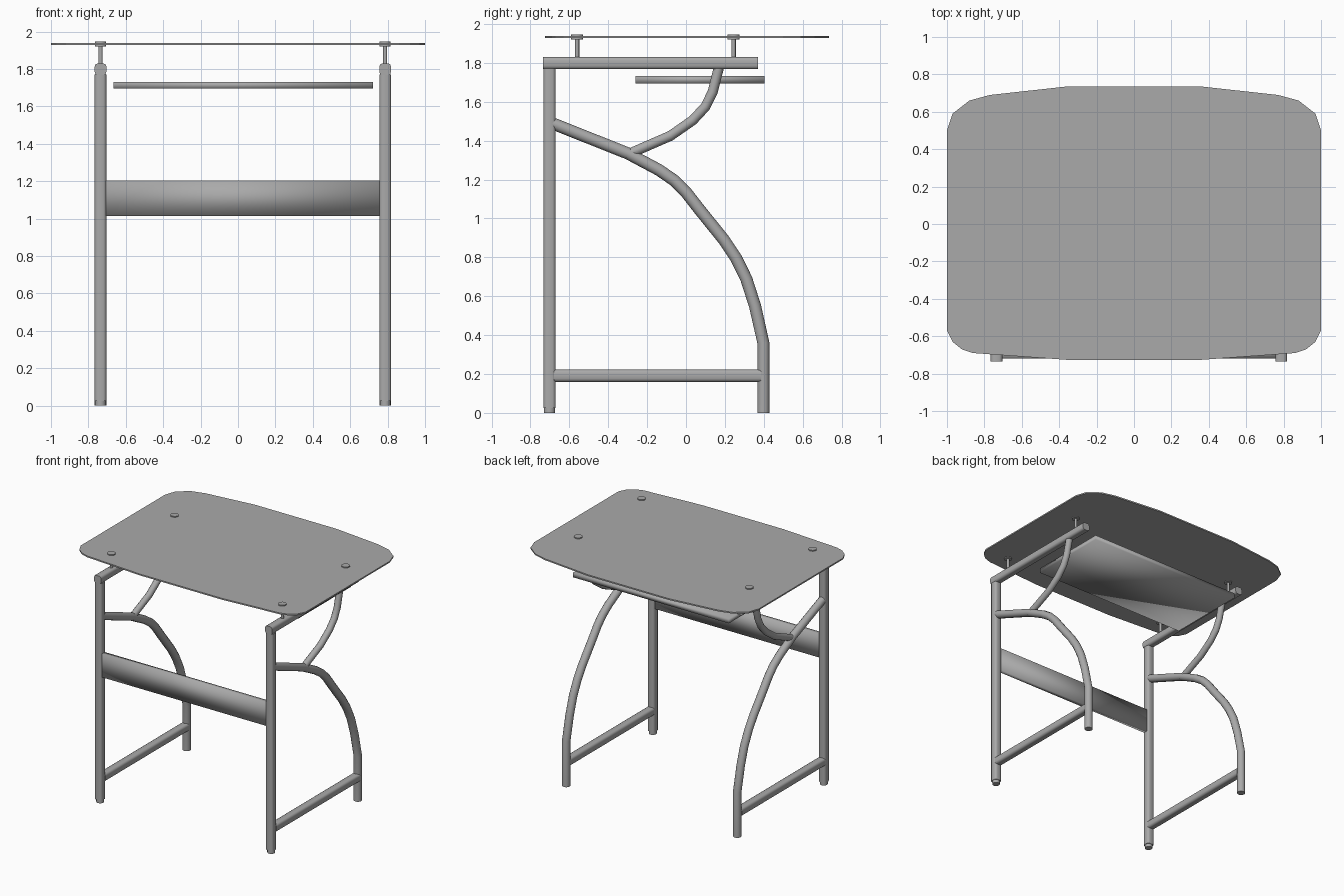
import bpy, bmesh
from mathutils import Vector

if "Cube" in bpy.data.objects:
    bpy.data.objects.remove(bpy.data.objects["Cube"], do_unlink=True)

GREY = (0.4, 0.4, 0.4, 1)
grey = bpy.data.materials.new("mid_grey")
grey.use_nodes = True
grey.diffuse_color = GREY
grey.node_tree.nodes["Principled BSDF"].inputs["Base Color"].default_value = GREY


def finish(name, bm, smooth=True):
    bmesh.ops.recalc_face_normals(bm, faces=bm.faces)
    mesh = bpy.data.meshes.new(name)
    bm.to_mesh(mesh)
    bm.free()
    mesh.materials.append(grey)
    for p in mesh.polygons:
        p.use_smooth = smooth
    obj = bpy.data.objects.new(name, mesh)
    bpy.context.collection.objects.link(obj)
    return obj


def sharpen(obj, angle=0.9):
    bpy.ops.object.select_all(action="DESELECT")
    obj.select_set(True)
    bpy.context.view_layer.objects.active = obj
    bpy.ops.object.shade_smooth_by_angle(angle=angle)


def box(name, lo, hi, bevel=0):
    bm = bmesh.new()
    lo, hi = Vector(lo), Vector(hi)
    bmesh.ops.create_cube(bm, size=1)
    for v in bm.verts:
        v.co = (lo + hi) / 2 + v.co * (hi - lo)
    if bevel:
        # round only the four long edges of the bar
        longest = max(range(3), key=lambda i: hi[i] - lo[i])
        edges = [e for e in bm.edges
                 if abs((e.verts[0].co - e.verts[1].co)[longest]) > 0.1]
        bmesh.ops.bevel(bm, geom=edges, offset=bevel, segments=2,
                        profile=0.5, affect="EDGES")
    obj = finish(name, bm)
    if bevel:
        sharpen(obj)
    return obj


def disc(name, x, y, z0, z1, r, sides=10):
    bm = bmesh.new()
    bmesh.ops.create_cone(bm, cap_ends=True, segments=sides, radius1=r,
                          radius2=r, depth=z1 - z0)
    bmesh.ops.translate(bm, vec=(x, y, (z0 + z1) / 2), verts=bm.verts)
    sharpen(finish(name, bm))


def tube(name, x, path, r, sides=12):
    # round tube swept along a path of (y, z) points
    pts = [Vector((x, y, z)) for y, z in path]
    side = Vector((1, 0, 0))
    bm = bmesh.new()
    rings = []
    ring_bm = bmesh.new()
    circle = [v.co.copy() for v in bmesh.ops.create_circle(
        ring_bm, segments=sides, radius=r)["verts"]]
    ring_bm.free()
    for i, p in enumerate(pts):
        tangent = pts[min(i + 1, len(pts) - 1)] - pts[max(i - 1, 0)]
        up = side.cross(tangent.normalized())
        rings.append([bm.verts.new(p + side * c.x + up * c.y) for c in circle])
    for a, b in zip(rings, rings[1:]):
        for j in range(sides):
            k = (j + 1) % sides
            bm.faces.new((a[j], a[k], b[k], b[j]))
    bm.faces.new(rings[0])
    bm.faces.new(rings[-1])
    sharpen(finish(name, bm))


# Thin top plate with softly bowed edges
back = [(0.36, 0.735), (0.77, 0.69), (0.88, 0.66), (0.97, 0.59), (1, 0.5)]
front = [(1, -0.57), (0.97, -0.63), (0.92, -0.67), (0.86, -0.69), (0.36, -0.726)]
right_half = back + front
outline = right_half + [(-x, y) for x, y in reversed(right_half)]
bm = bmesh.new()
face = bm.faces.new([bm.verts.new((x, y, 1.928)) for x, y in outline])
extruded = bmesh.ops.extrude_face_region(bm, geom=[face])["geom"]
bmesh.ops.translate(bm, vec=(0, 0, 0.011),
                    verts=[v for v in extruded if isinstance(v, bmesh.types.BMVert)])
finish("table_top", bm, smooth=False)

# Side frames
R = 0.031
rear_leg = [(0.398, 0), (0.398, 0.36), (0.355, 0.55), (0.31, 0.69), (0.255, 0.80),
            (0.195, 0.89), (0.07, 1.045), (0, 1.135), (-0.06, 1.195),
            (-0.14, 1.25), (-0.30, 1.335), (-0.69, 1.49)]
brace = [(-0.31, 1.325), (-0.08, 1.425), (0.035, 1.505), (0.10, 1.575),
         (0.137, 1.65), (0.17, 1.78)]
for label, x in (("right", -0.735), ("left", 0.787)):
    box(label + "_front_leg", (x - R, -0.733, 0.025), (x + R, -0.671, 1.77), 0.016)
    disc(label + "_foot", x, -0.702, 0, 0.03, 0.029, 12)
    box(label + "_top_rail", (x - R, -0.735, 1.768), (x + R, 0.37, 1.83), 0.016)
    box(label + "_lower_rail", (x - R, -0.68, 0.16), (x + R, 0.385, 0.222), 0.016)
    tube(label + "_rear_leg", x, rear_leg, R)
    tube(label + "_brace", x, brace, 0.026)
    for end, y in (("front", -0.56), ("rear", 0.245)):
        disc(f"{label}_{end}_post", x, y, 1.82, 1.935, 0.011)
        disc(f"{label}_{end}_cap", x, y, 1.921, 1.947, 0.031)

# Front panel and shelf under the top
box("front_panel", (-0.71, -0.72, 1.015), (0.76, -0.685, 1.205))
box("shelf", (-0.665, -0.26, 1.695), (0.722, 0.405, 1.732))
